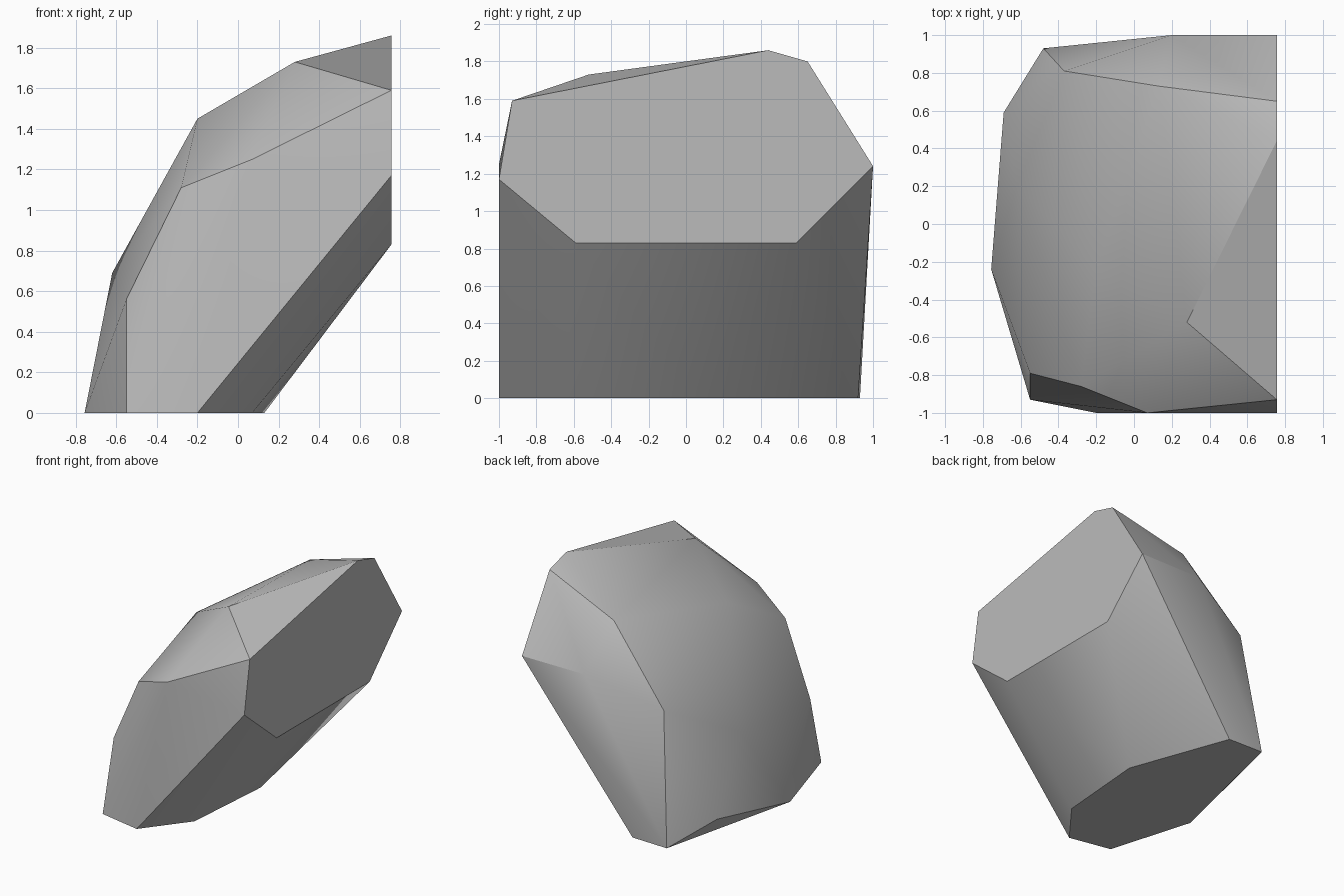
import bpy
import bmesh
import math

default_cube = bpy.data.objects.get("Cube")
if default_cube:
    bpy.data.objects.remove(default_cube, do_unlink=True)


def make_material(name, colour):
    material = bpy.data.materials.new(name)
    material.use_nodes = True
    material.diffuse_color = colour
    material.node_tree.nodes["Principled BSDF"].inputs["Base Color"].default_value = colour
    return material


# Flat broken side of the stone, as (y, z) corners on one upright plane
side_plane = 0.756
side_profile = [(-0.93, 1.59), (0.44, 1.86), (0.65, 1.80), (1, 1.24),
                (0.59, 0.83), (-0.59, 0.83), (-1, 1.17)]

# Flat underside of the stone, as (x, y) corners on the ground
base_profile = [(-0.55, -0.93), (-0.2, -1), (0.07, -0.65), (0.13, 0.1),
                (-0.17, 0.92), (-0.48, 0.93), (-0.756, -0.24)]

# Ridges that run over the rounded outside of the stone
front_ridge = [(-0.55, -0.79, 0.56), (-0.28, -0.86, 1.11), (0.07, -1, 1.25)]
crown_ridge = [(-0.62, 0.2, 0.69), (-0.2, -0.24, 1.45), (0.28, -0.52, 1.73)]
back_ridge = [(-0.69, 0.59, 0.16), (-0.37, 0.81, 1.03), (0.13, 0.73, 1.59), (0.2, 1, 1.24)]

corners = [(side_plane, y, z) for y, z in side_profile]
corners += [(x, y, 0) for x, y in base_profile]
corners += front_ridge + crown_ridge + back_ridge


def build_stone(name, points, material):
    """Wrap the corners in a tight skin and merge its coplanar triangles."""
    bm = bmesh.new()
    for point in points:
        bm.verts.new(point)
    bmesh.ops.convex_hull(bm, input=bm.verts[:])
    loose = [v for v in bm.verts if not v.link_faces]
    bmesh.ops.delete(bm, geom=loose, context="VERTS")
    bmesh.ops.dissolve_limit(bm, angle_limit=math.radians(1),
                             verts=bm.verts[:], edges=bm.edges[:])
    bmesh.ops.recalc_face_normals(bm, faces=bm.faces[:])
    mesh = bpy.data.meshes.new(name)
    bm.to_mesh(mesh)
    bm.free()
    mesh.materials.append(material)
    stone = bpy.data.objects.new(name, mesh)
    bpy.context.collection.objects.link(stone)
    return stone


stone = build_stone("stone", corners, make_material("stone_grey", (0.5, 0.5, 0.5, 1)))

# Soft shading over the rounded outside, crisp edges around the broken faces
bpy.ops.object.select_all(action="DESELECT")
stone.select_set(True)
bpy.context.view_layer.objects.active = stone
bpy.ops.object.shade_smooth_by_angle(angle=math.radians(30))
